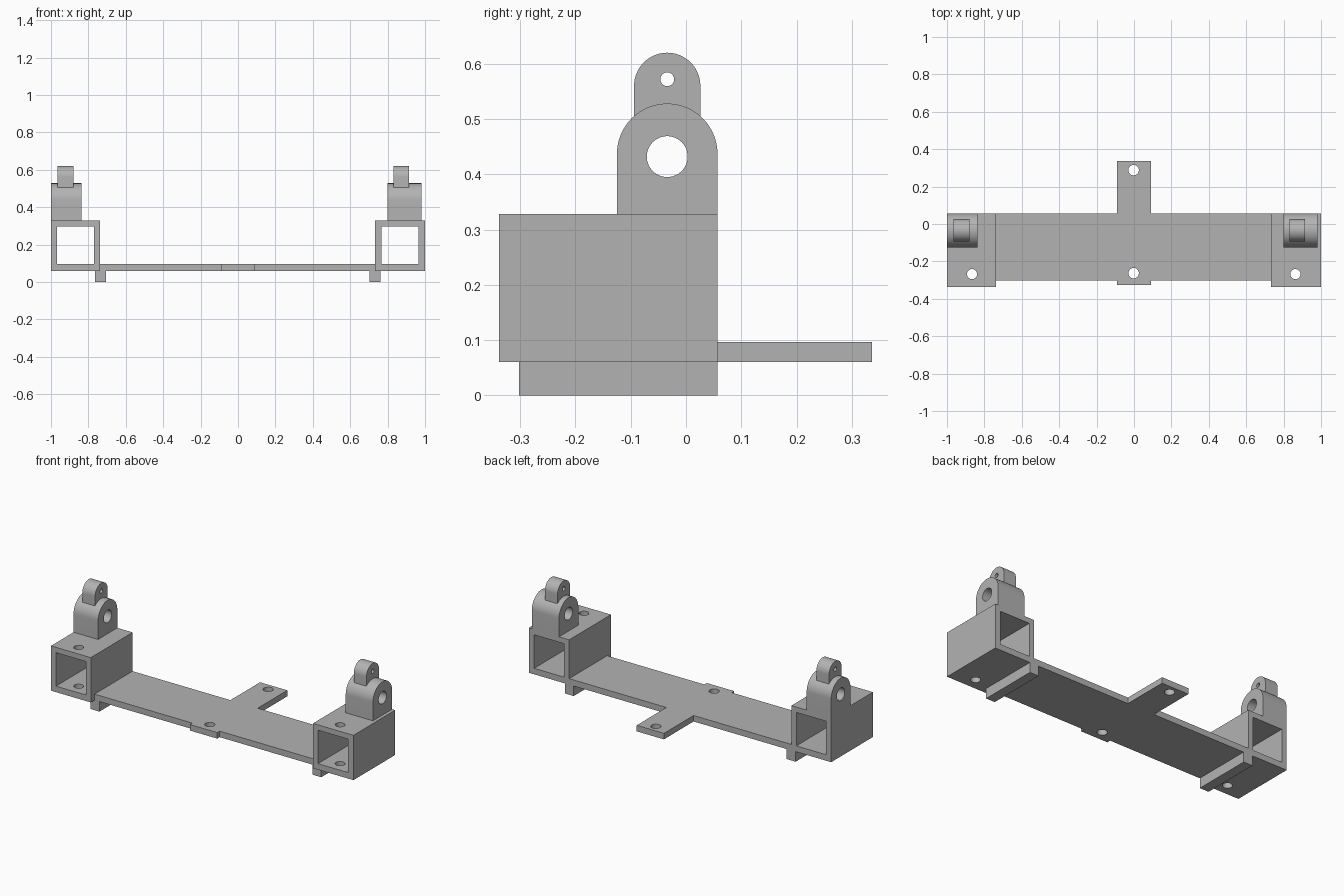
import bpy, bmesh, math
from mathutils import Matrix, Vector

cube = bpy.data.objects.get("Cube")
if cube:
    bpy.data.objects.remove(cube, do_unlink=True)

grey = bpy.data.materials.new("plain grey")
grey.use_nodes = True
grey.diffuse_color = (0.45, 0.45, 0.45, 1)
grey.node_tree.nodes["Principled BSDF"].inputs["Base Color"].default_value = (0.45, 0.45, 0.45, 1)


def finish(name, bm):
    bmesh.ops.recalc_face_normals(bm, faces=bm.faces)
    mesh = bpy.data.meshes.new(name)
    bm.to_mesh(mesh)
    bm.free()
    mesh.materials.append(grey)
    obj = bpy.data.objects.new(name, mesh)
    bpy.context.collection.objects.link(obj)
    return obj


def prism(name, points, direction):
    """Extrude a closed outline along a direction."""
    bm = bmesh.new()
    face = bm.faces.new([bm.verts.new(p) for p in points])
    new = bmesh.ops.extrude_face_region(bm, geom=[face])["geom"]
    verts = [v for v in new if isinstance(v, bmesh.types.BMVert)]
    bmesh.ops.translate(bm, verts=verts, vec=direction)
    return finish(name, bm)


def box(name, x, y, z):
    outline = [(x[0], y[0], z[0]), (x[1], y[0], z[0]), (x[1], y[1], z[0]), (x[0], y[1], z[0])]
    return prism(name, outline, (0, 0, z[1] - z[0]))


def rod(center, radius, length, axis):
    bm = bmesh.new()
    turn = Vector((0, 0, 1)).rotation_difference(Vector(axis)).to_matrix().to_4x4()
    bmesh.ops.create_cone(bm, cap_ends=True, segments=48, radius1=radius, radius2=radius,
                          depth=length, matrix=Matrix.Translation(center) @ turn)
    return finish("hole_cutter", bm)


def cut(obj, cutter):
    cutter.hide_render = True
    mod = obj.modifiers.new("cut", "BOOLEAN")
    mod.operation = "DIFFERENCE"
    mod.solver = "EXACT"
    mod.object = cutter
    bpy.context.view_layer.objects.active = obj
    bpy.ops.object.modifier_apply(modifier=mod.name)
    bpy.data.objects.remove(cutter, do_unlink=True)


def smooth(obj):
    bpy.ops.object.select_all(action="DESELECT")
    obj.select_set(True)
    bpy.context.view_layer.objects.active = obj
    bpy.ops.object.shade_smooth_by_angle(angle=math.radians(30))


def lug(name, x, z0, zc, radius, hole_z, hole_r):
    """Upright tab with a rounded top and a cross hole."""
    yc, steps = -0.034, 32
    outline = [(x[0], yc + radius, z0)]
    for i in range(steps + 1):
        a = math.pi * i / steps
        outline.append((x[0], yc + radius * math.cos(a), zc + radius * math.sin(a)))
    outline.append((x[0], yc - radius, z0))
    obj = prism(name, outline, (x[1] - x[0], 0, 0))
    cut(obj, rod(((x[0] + x[1]) / 2, yc, hole_z), hole_r, 0.5, (1, 0, 0)))
    smooth(obj)


BACK, LOW, HIGH = 0.057, 0.06, 0.328

# Cross-shaped base plate with two screw holes
fx, px0, px1, py = 0.09, -0.737, 0.733, -0.302
cross = [(px0, py), (-fx, py), (-fx, -0.325), (fx, -0.325), (fx, py), (px1, py),
         (px1, BACK), (fx, BACK), (fx, 0.337), (-fx, 0.337), (-fx, BACK), (px0, BACK)]
plate = prism("base_plate", [(x, y, LOW) for x, y in cross], (0, 0, 0.036))
for y in (0.288, -0.263):
    cut(plate, rod((-0.002, y, 0.08), 0.028, 0.3, (0, 0, 1)))
smooth(plate)

# Side assemblies: box, inner opening, hole x, foot, large lug, small lug
sides = {
    "right": ((-1, -0.737), (-0.967, -0.77), -0.866, (-0.765, -0.705), (-1, -0.838), (-0.964, -0.88)),
    "left": ((0.733, 1), (0.766, 0.964), 0.863, (0.703, 0.762), (0.8, 0.98), (0.832, 0.915)),
}
for side, (outer, inner, hole_x, foot, big, small) in sides.items():
    # Square tube open at front and back
    tube = box(side + "_tube", outer, (-0.338, BACK), (LOW, HIGH))
    cut(tube, box("opening_cutter", inner, (-0.5, 0.2), (0.096, 0.296)))
    cut(tube, rod((hole_x, -0.268, 0.2), 0.027, 0.6, (0, 0, 1)))
    smooth(tube)
    # Rail foot underneath
    box(side + "_foot", foot, (py, BACK), (0, LOW))
    # Stacked lugs on top
    lug(side + "_large_lug", big, HIGH, 0.437, 0.091, 0.432, 0.037)
    lug(side + "_small_lug", small, 0.485, 0.56, 0.06, 0.572, 0.0125)
